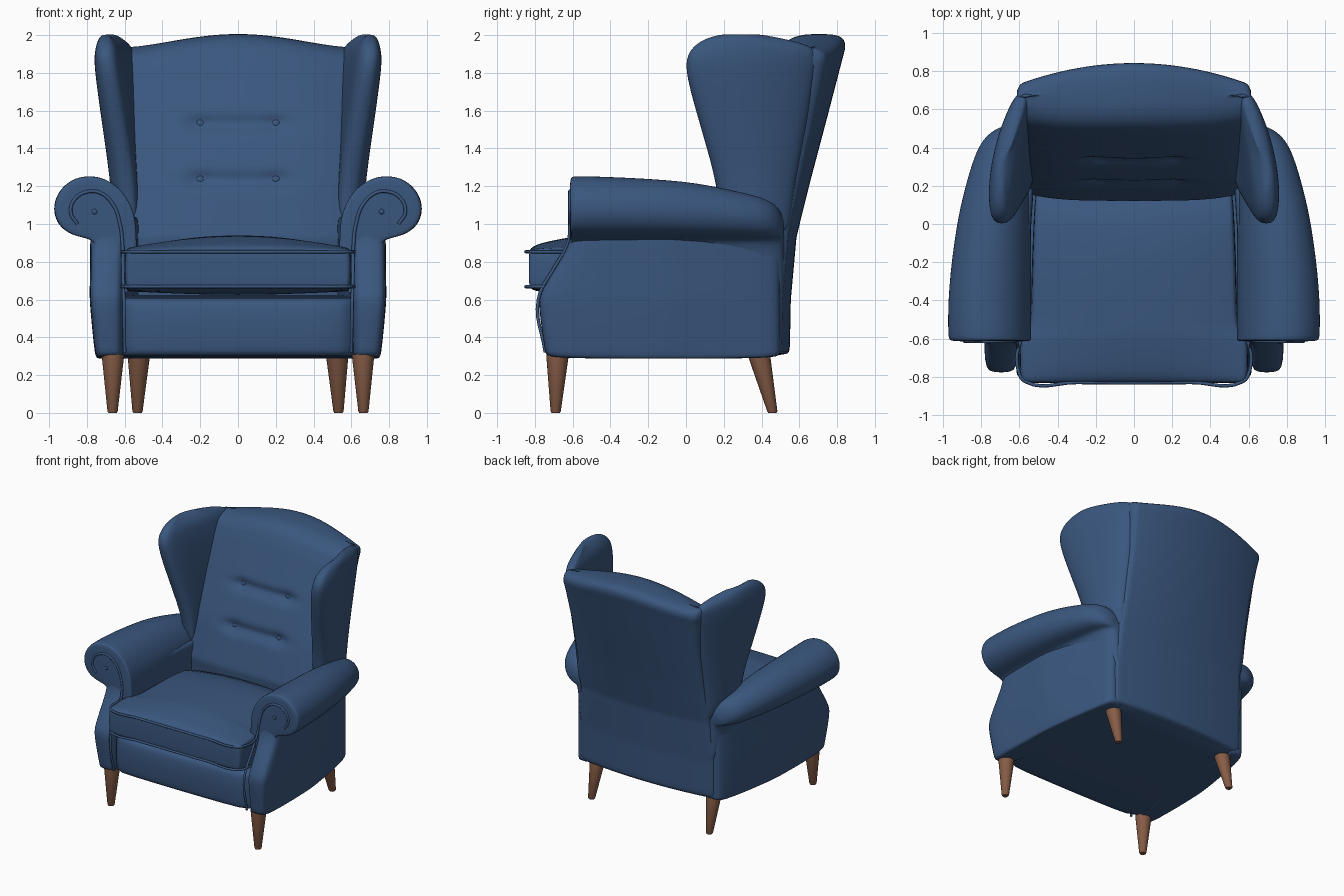
import bpy, bmesh, math
from mathutils import Vector

cube = bpy.data.objects.get("Cube")
if cube:
    bpy.data.objects.remove(cube)


def material(name, rgb):
    m = bpy.data.materials.new(name)
    m.use_nodes = True
    m.diffuse_color = (*rgb, 1)
    m.node_tree.nodes["Principled BSDF"].inputs["Base Color"].default_value = (*rgb, 1)
    return m


BLUE = material("blue_fabric", (0.042, 0.095, 0.21))
WOOD = material("brown_wood", (0.24, 0.108, 0.062))


def loft(name, rings, mat=BLUE, sub=2, mirror=False, sharp=False):
    """Skin a stack of equal, even-sized rings and close both ends with strips."""
    bm = bmesh.new()
    rows = [[bm.verts.new(p) for p in ring] for ring in rings]
    n = len(rows[0])
    for a, b in zip(rows, rows[1:]):
        for i in range(n):
            j = (i + 1) % n
            bm.faces.new((a[i], a[j], b[j], b[i]))
    for r in (rows[0], rows[-1]):
        for i in range(n // 2 - 1):
            bm.faces.new((r[i], r[i + 1], r[n - 2 - i], r[n - 1 - i]))
    bmesh.ops.recalc_face_normals(bm, faces=bm.faces)
    mesh = bpy.data.meshes.new(name)
    bm.to_mesh(mesh)
    bm.free()
    mesh.materials.append(mat)
    ob = bpy.data.objects.new(name, mesh)
    bpy.context.collection.objects.link(ob)
    mesh.shade_smooth()
    if sharp:
        bpy.ops.object.select_all(action='DESELECT')
        ob.select_set(True)
        bpy.context.view_layer.objects.active = ob
        bpy.ops.object.shade_smooth_by_angle(angle=math.radians(40))
    if mirror:
        ob.modifiers.new("mirror", 'MIRROR').use_mirror_merge = False
    if sub:
        s = ob.modifiers.new("soft", 'SUBSURF')
        s.levels = s.render_levels = sub
    return ob


def interp(table, t):
    """Piecewise linear lookup on the first column."""
    for a, b in zip(table, table[1:]):
        if t <= b[0]:
            f = max(0, (t - a[0]) / (b[0] - a[0]))
            return [p + (q - p) * f for p, q in zip(a[1:], b[1:])]
    return list(table[-1][1:])


def rounded(corners, z, r=0.035):
    """Two points beside each corner, so subdivision rounds it."""
    pts = [Vector((x, y, z)) for x, y in corners]
    out = []
    for i, p in enumerate(pts):
        for q in (pts[i - 1], pts[(i + 1) % len(pts)]):
            out.append(p + (q - p).normalized() * r)
    return out


def piping(name, points, mirror=False):
    c = bpy.data.curves.new(name, 'CURVE')
    c.dimensions = '3D'
    c.bevel_depth = 0.009
    c.bevel_resolution = 2
    c.resolution_u = 6
    s = c.splines.new('BEZIER')
    s.bezier_points.add(len(points) - 1)
    for bp, p in zip(s.bezier_points, points):
        bp.co = p
        bp.handle_left_type = bp.handle_right_type = 'AUTO'
    c.materials.append(BLUE)
    ob = bpy.data.objects.new(name, c)
    bpy.context.collection.objects.link(ob)
    if mirror:
        ob.modifiers.new("mirror", 'MIRROR').use_mirror_merge = False


def button(name, loc, r):
    bpy.ops.mesh.primitive_uv_sphere_add(segments=16, ring_count=10, radius=r, location=loc)
    ob = bpy.context.object
    ob.name = name
    ob.scale.y = 0.6
    ob.data.materials.append(BLUE)
    ob.data.shade_smooth()


# Seat base with front rail
loft("seat_base", [rounded([(-0.64, y), (0.64, y), (0.62, 0.5), (-0.62, 0.5)], z)
                   for z, y in ((0.288, -0.735), (0.31, -0.75), (0.46, -0.765), (0.59, -0.755), (0.625, -0.72))])

# Side panels under the arms: z, front y, inner x, outer x
panel = ((0.286, -0.735, 0.61, 0.755), (0.305, -0.745, 0.60, 0.765), (0.45, -0.765, 0.60, 0.78),
         (0.59, -0.785, 0.60, 0.793), (0.65, -0.765, 0.60, 0.793), (0.78, -0.685, 0.60, 0.79),
         (0.87, -0.63, 0.59, 0.79), (0.94, -0.612, 0.58, 0.79), (1.05, -0.605, 0.58, 0.77))
loft("side_panel", [rounded([(xi, y), (xo, y), (xo - 0.015, -0.1), (0.655, 0.5), (0.5, 0.5)], z)
                    for z, y, xi, xo in panel], mirror=True)

# Rolled arms: one scroll section swept back and shrunk
scroll = ((0.54, 0.6), (0.535, 0.95), (0.55, 1.07), (0.61, 1.18), (0.70, 1.243), (0.79, 1.26),
          (0.885, 1.24), (0.958, 1.168), (0.982, 1.08), (0.955, 0.993), (0.885, 0.942),
          (0.80, 0.925), (0.74, 0.9), (0.72, 0.6))
arm = ((-0.615, 0.955, 0.95), (-0.605, 0.99, 0.99), (-0.57, 1, 1), (-0.35, 1, 0.98), (0.0, 0.9, 0.92),
       (0.2, 0.79, 0.8), (0.36, 0.68, 0.69), (0.45, 0.57, 0.6), (0.5, 0.42, 0.45), (0.52, 0.28, 0.25))
loft("rolled_arm", [[(0.54 + (x - 0.54) * sx, y, z if z < 0.92 else 0.925 + (z - 0.925) * sz)
                     for x, z in scroll] for y, sx, sz in arm], mirror=True)
piping("arm_piping", [(0.60, -0.745, 0.32), (0.605, -0.782, 0.6), (0.61, -0.69, 0.78), (0.612, -0.625, 0.9),
                      (0.625, -0.615, 1.0), (0.66, -0.615, 1.1), (0.73, -0.615, 1.165), (0.80, -0.615, 1.17),
                      (0.865, -0.615, 1.13), (0.885, -0.615, 1.06), (0.85, -0.615, 1.0)], mirror=True)
for side, x in (("left", 0.76), ("right", -0.76)):
    button(side + "_arm_button", (x, -0.617, 1.065), 0.014)

# Tufted backrest: z, front y, back y, half width
back = ((0.3, 0.2, 0.54, 0.6), (0.34, 0.18, 0.55, 0.62), (0.6, 0.15, 0.555, 0.62), (0.93, 0.12, 0.585, 0.6),
        (1.23, 0.21, 0.665, 0.59), (1.53, 0.335, 0.75, 0.59), (1.8, 0.46, 0.825, 0.61), (1.87, 0.5, 0.845, 0.62),
        (1.91, 0.54, 0.84, 0.617), (1.93, 0.6, 0.805, 0.605), (1.936, 0.66, 0.75, 0.59))
TUFT_ROWS = (1.53, 1.235)


def back_point(u, z, front):
    yf, yb, w = interp(back, z)
    x = u * w
    rise = min(1, max(0, (z - 0.9) / 1.03))
    zc = z + 0.07 * rise * math.cos(u * math.pi / 2) ** 1.5
    if not front:
        return (x, yb - (0.05 + 0.07 * rise) * u * u, zc)
    y = yf + 0.05 * u ** 4
    for row in TUFT_ROWS:
        d2 = (zc - row) ** 2
        y += 0.03 * math.exp(-d2 / 0.0012) / (1 + (x / 0.28) ** 8)
        y += 0.015 * math.exp(-(d2 + (abs(x) - 0.2) ** 2) / 0.002)
    return (x, y, zc)


NX = 28
us = [max(-1, min(1, -1 + 2 * i / NX)) for i in range(NX + 1)]
heights = [0.3 + 1.57 * i / 60 for i in range(61)] + [row[0] for row in back[-3:]]
loft("backrest", [[back_point(u, z, True) for u in us] + [back_point(u, z, False) for u in reversed(us)]
                  for z in heights], sub=1)
for row, z in zip(("upper", "lower"), (1.498, 1.217)):
    for side, u in (("left", 0.34), ("right", -0.34)):
        button(f"{row}_{side}_back_button", back_point(u, z, True), 0.026)

# Wings: z, front y, rear y, front x, rear x, half thickness
wing = ((0.95, 0.19, 0.55, 0.57, 0.56, 0.07), (1.2, 0.16, 0.58, 0.585, 0.555, 0.08),
        (1.4, 0.105, 0.62, 0.62, 0.555, 0.085), (1.6, 0.045, 0.66, 0.655, 0.56, 0.088),
        (1.78, -0.005, 0.69, 0.685, 0.57, 0.088), (1.88, -0.01, 0.705, 0.70, 0.575, 0.083),
        (1.94, 0.03, 0.69, 0.70, 0.58, 0.07), (1.98, 0.09, 0.53, 0.70, 0.62, 0.045),
        (2.003, 0.18, 0.4, 0.69, 0.65, 0.02))


def wing_ring(z, yf, yr, xf, xr, t):
    ring = []
    for k in range(16):
        a = (k + 0.5) * math.tau / 16
        u = (1 - math.cos(a)) / 2
        off = math.copysign(abs(math.sin(a)) ** 0.6, math.sin(a)) * t * (1.05 - 0.25 * u)
        ring.append((xf + (xr - xf) * u + 0.03 * math.sin(math.pi * u) + off, yf + (yr - yf) * u, z))
    return ring


loft("wing", [wing_ring(*row) for row in wing], mirror=True)

# Seat cushion, wider in front of the arms: y, half width, bottom, top, crown
cushion = ((-0.832, 0.575, 0.68, 0.845, 0.005), (-0.825, 0.592, 0.66, 0.86, 0.01), (-0.79, 0.602, 0.65, 0.868, 0.03),
           (-0.62, 0.602, 0.645, 0.872, 0.06), (-0.58, 0.585, 0.645, 0.872, 0.065), (-0.55, 0.54, 0.645, 0.872, 0.068),
           (-0.3, 0.54, 0.645, 0.875, 0.07), (0.2, 0.52, 0.645, 0.875, 0.055))
cu = [-1, -0.96, -0.8, -0.5, -0.2, 0.2, 0.5, 0.8, 0.96, 1]
loft("seat_cushion", [[(u * w, y, top + crown * (1 - u * u)) for u in cu] +
                      [(u * w, y, bot - crown * 0.3 * (1 - u * u)) for u in reversed(cu)]
                      for y, w, bot, top, crown in cushion])
half = [(0.55, -0.56), (0.6, -0.63), (0.602, -0.78), (0.57, -0.825), (0.3, -0.83)]
for name, z in (("upper_cushion_piping", 0.853), ("lower_cushion_piping", 0.668)):
    piping(name, [(x, y, z) for x, y in half] + [(-x, y, z) for x, y in reversed(half)])

# Tapered legs, the rear pair raked backwards
for name, top, foot in (("front_leg", (0.662, -0.68), (0.664, -0.69)), ("rear_leg", (0.525, 0.385), (0.532, 0.457))):
    rings = []
    for (x, y), z, r in ((foot, 0, 0.022), (foot, 0.008, 0.027), (top, 0.31, 0.06)):
        rings.append([(x + r * math.cos(k * math.tau / 24), y + r * math.sin(k * math.tau / 24), z)
                      for k in range(24)])
    loft(name, rings, WOOD, sub=0, mirror=True, sharp=True)
